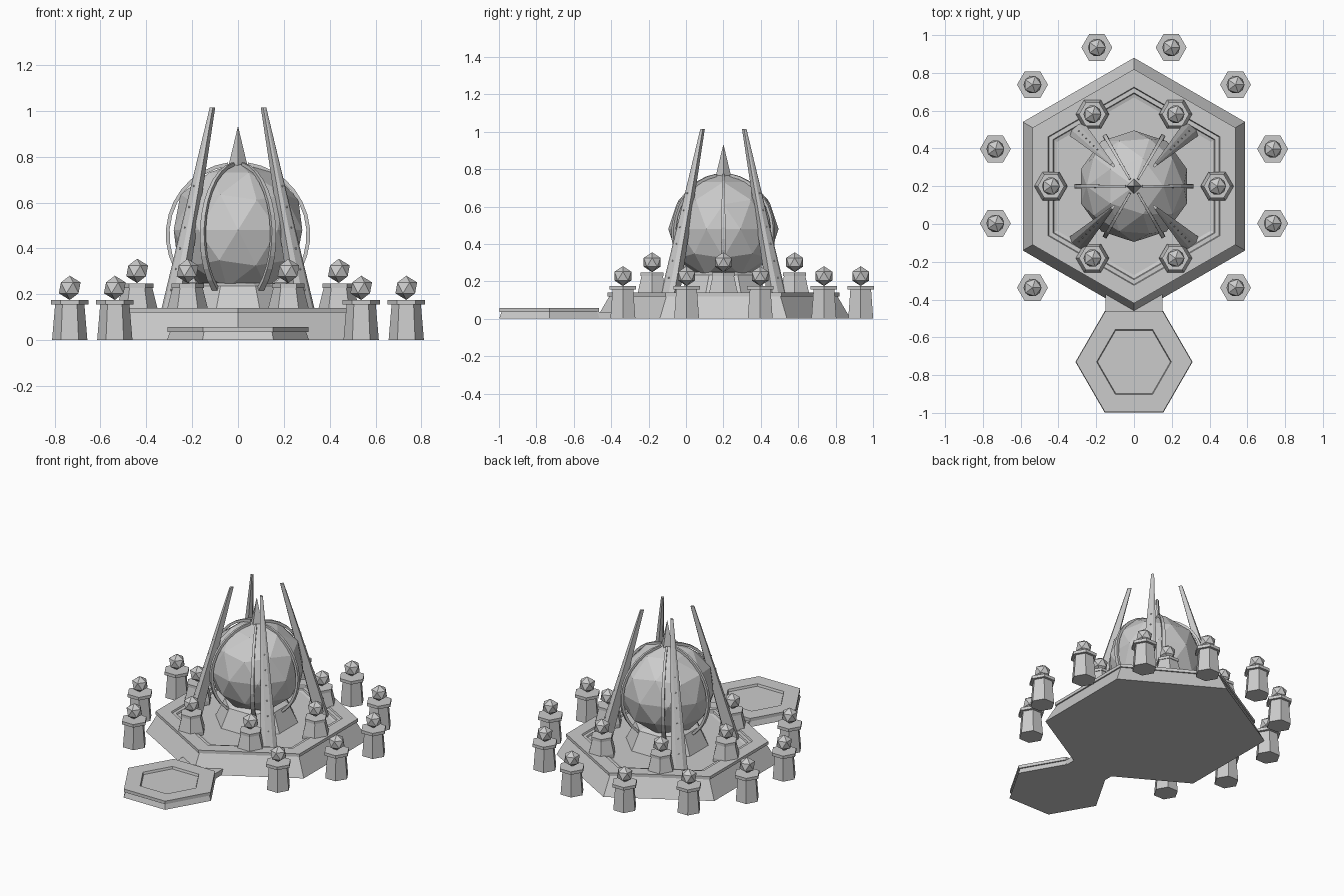
import bpy, bmesh, math
from mathutils import Vector

if "Cube" in bpy.data.objects:
    bpy.data.objects.remove(bpy.data.objects["Cube"])

CX, CY = 0.0, 0.2          # centre of the shrine


def make(name, verts, faces):
    me = bpy.data.meshes.new(name)
    me.from_pydata(verts, [], faces)
    bm = bmesh.new()
    bm.from_mesh(me)
    bmesh.ops.recalc_face_normals(bm, faces=bm.faces)
    bm.to_mesh(me)
    bm.free()
    ob = bpy.data.objects.new(name, me)
    bpy.context.collection.objects.link(ob)
    return ob


def loft(name, rings):
    """Skin equal-length closed rings and cap both ends."""
    n = len(rings[0])
    verts = [v for r in rings for v in r]
    faces = [(i * n + j, i * n + (j + 1) % n, (i + 1) * n + (j + 1) % n, (i + 1) * n + j)
             for i in range(len(rings) - 1) for j in range(n)]
    faces.append(tuple(range(n))[::-1])
    faces.append(tuple(range((len(rings) - 1) * n, len(rings) * n)))
    return make(name, verts, faces)


def prism(name, profile, sides, x, y, start=0.0):
    """Turn a (radius, z) profile with a given number of sides."""
    rings = []
    for r, z in profile:
        rings.append([(x + r * math.cos(math.radians(start) + 2 * math.pi * k / sides),
                       y + r * math.sin(math.radians(start) + 2 * math.pi * k / sides), z)
                      for k in range(sides)])
    return loft(name, rings)


def ball(name, loc, r, sub):
    bpy.ops.mesh.primitive_ico_sphere_add(subdivisions=sub, radius=r, location=loc)
    bpy.context.object.name = name


def polar(r, deg):
    a = math.radians(deg)
    return CX + r * math.cos(a), CY + r * math.sin(a)


# Main hexagonal platform with overhanging rim and stepped recess
prism("platform", [(0.68, 0), (0.61, 0.12), (0.62, 0.12), (0.62, 0.14), (0.525, 0.14),
                   (0.52, 0.13), (0.495, 0.13), (0.49, 0.12), (0.47, 0.115)], 6, CX, CY, 30)

# Entrance pad with sunken centre, and the link to the platform
prism("entrance_pad", [(0.31, 0), (0.297, 0.036), (0.307, 0.036), (0.307, 0.057),
                       (0.198, 0.057), (0.193, 0.042)], 6, 0, -0.73, 0)
loft("entrance_link", [[(-0.15, -0.5, z), (0.15, -0.5, z), (0.15, -0.3, z), (-0.15, -0.3, z)]
                       for z in (0, 0.036)])

# Outer ring of lamp pillars, leaving the entrance open
for k in range(12):
    deg = 15 + 30 * k
    if deg in (255, 285):
        continue
    x, y = polar(0.76, deg)
    prism("outer_pillar", [(0.077, 0), (0.064, 0.155), (0.082, 0.155), (0.082, 0.175)], 6, x, y)
    ball("outer_pillar_gem", (x, y, 0.228), 0.053, 1)

# Inner ring of lamp pillars on the platform
for k in range(6):
    x, y = polar(0.44, 60 * k)
    prism("inner_pillar", [(0.088, 0.11), (0.088, 0.14), (0.066, 0.228), (0.071, 0.228),
                           (0.071, 0.246)], 6, x, y)
    ball("inner_pillar_gem", (x, y, 0.302), 0.053, 1)

# Pedestal, faceted orb and top spike
prism("orb_pedestal", [(0.26, 0.11), (0.2, 0.235), (0.17, 0.25)], 8, CX, CY, 22.5)
ball("orb", (CX, CY, 0.48), 0.295, 2)
prism("top_spike", [(0.045, 0.74), (0.038, 0.775), (0.001, 0.93)], 4, CX, CY)

# Six curved ribs hugging the orb
for k in range(6):
    a = math.radians(60 * k)
    out, side = Vector((math.cos(a), math.sin(a), 0)), Vector((-math.sin(a), math.cos(a), 0))
    rings = []
    for i in range(13):
        t = i / 12
        p = math.radians(-50 + 132 * t)
        w = 0.014 - 0.008 * t
        ring = []
        for d, s in ((-0.016, -w), (0, -w), (0, w), (-0.016, w)):
            c = Vector((CX, CY, 0.46 + (0.318 + d) * math.sin(p)))
            ring.append(c + out * (0.315 + d) * math.cos(p) + side * s)
        rings.append(ring)
    loft("orb_rib", rings)

# Four tall leaning fins with small studs on the outer face
for k in range(4):
    a = math.radians(45 + 90 * k)
    out, side = Vector((math.cos(a), math.sin(a), 0)), Vector((-math.sin(a), math.cos(a), 0))

    def section(t):
        z = 0.11 + 0.905 * t
        r0, r1 = 0.36 - 0.215 * t, 0.445 - 0.277 * t
        w = 0.052 - 0.043 * t
        c = Vector((CX, CY, z))
        pts = ((r0, -0.5 * w), (r1 - 0.3 * w, -w), (r1, -0.45 * w),
               (r1, 0.45 * w), (r1 - 0.3 * w, w), (r0, 0.5 * w))
        return [c + out * r + side * s for r, s in pts]

    loft("fin", [section(0), section(0.5), section(1)])
    for i in range(6):
        s = section(0.12 + 0.1 * i)
        m = (s[2] + s[3]) / 2
        ball("fin_stud", m, 0.005, 1)
